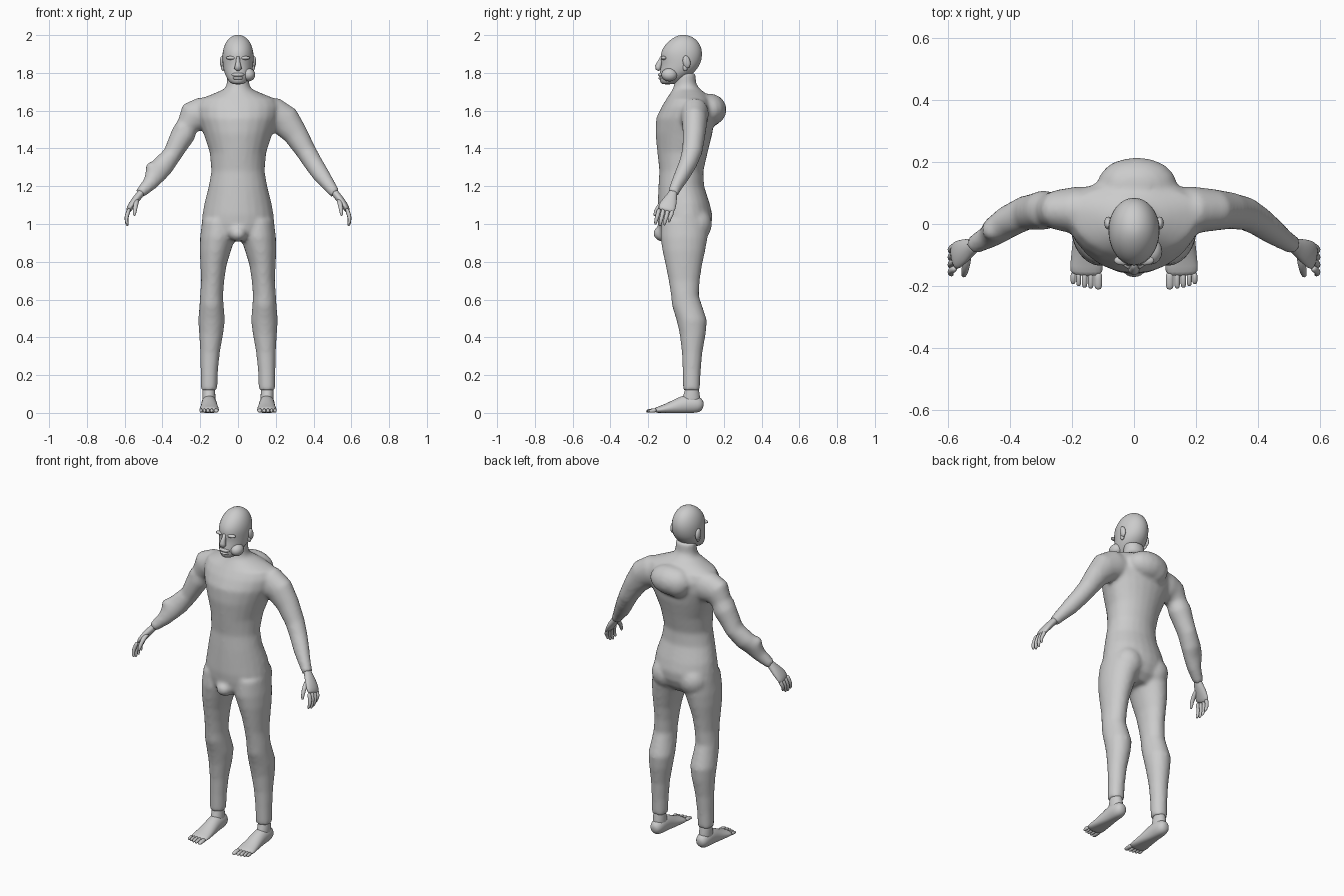
import bpy, bmesh, math
from mathutils import Vector, Matrix

skin = bpy.data.materials.new("plain grey")
skin.diffuse_color = (0.6, 0.6, 0.6, 1)


def skin_rings(bm, rings):
    """Join rings of points into a closed tube."""
    loops = [[bm.verts.new(p) for p in ring] for ring in rings]
    n = len(loops[0])
    for a, b in zip(loops, loops[1:]):
        for i in range(n):
            j = (i + 1) % n
            bm.faces.new((a[i], a[j], b[j], b[i]))
    bm.faces.new(loops[0][::-1])
    bm.faces.new(loops[-1])


def stack(bm, rows, n=24):
    """Rows: z, centre x, half width, front y, back y, y of widest point."""
    rings = []
    for z, xc, hw, yf, yb, yc in rows:
        ring = []
        for i in range(n):
            a = math.tau * i / n
            s = math.sin(a)
            ring.append((xc + hw * math.cos(a), yc + s * ((yb - yc) if s > 0 else (yc - yf)), z))
        rings.append(ring)
    skin_rings(bm, rings)


def sweep(bm, rows, ref, n=12):
    """Rows: x, y, z, radius across ref, radius along ref."""
    pts = [Vector(r[:3]) for r in rows]
    rings = []
    for i, r in enumerate(rows):
        t = (pts[min(i + 1, len(pts) - 1)] - pts[max(i - 1, 0)]).normalized()
        side = (Vector(ref) - t * t.dot(Vector(ref))).normalized()
        other = t.cross(side)
        rings.append([pts[i] + side * r[4] * math.cos(math.tau * k / n)
                      + other * r[3] * math.sin(math.tau * k / n) for k in range(n)])
    skin_rings(bm, rings)


def ball(bm, centre, radii, tilt=0):
    m = Matrix.Translation(centre) @ Matrix.Rotation(tilt, 4, 'X') @ Matrix.Diagonal((*radii, 1))
    bmesh.ops.create_uvsphere(bm, u_segments=16, v_segments=10, radius=1, matrix=m)


def finish(bm, name, subsurf=0, mirror=False):
    bmesh.ops.recalc_face_normals(bm, faces=bm.faces)
    for f in bm.faces:
        f.smooth = True
    me = bpy.data.meshes.new(name)
    bm.to_mesh(me)
    bm.free()
    me.materials.append(skin)
    ob = bpy.data.objects.new(name, me)
    bpy.context.collection.objects.link(ob)
    if subsurf:
        ob.modifiers.new("round", 'SUBSURF').levels = subsurf
        ob.modifiers["round"].render_levels = subsurf
    if mirror:
        ob.modifiers.new("mirror", 'MIRROR')
    return ob


Y, X = (0, 1, 0), (1, 0, 0)

# body: torso and neck
bm = bmesh.new()
stack(bm, [(0.91, 0, 0.10, -0.10, 0.07, -0.01), (0.95, 0, 0.18, -0.14, 0.115, 0),
           (1.00, 0, 0.193, -0.148, 0.136, 0), (1.05, 0, 0.188, -0.152, 0.14, 0),
           (1.11, 0, 0.178, -0.15, 0.125, 0), (1.20, 0, 0.155, -0.146, 0.096, -0.02),
           (1.28, 0, 0.141, -0.141, 0.092, -0.02), (1.38, 0, 0.150, -0.152, 0.115, 0),
           (1.48, 0, 0.183, -0.162, 0.14, 0.02), (1.56, 0, 0.215, -0.158, 0.15, 0.04),
           (1.62, 0, 0.225, -0.13, 0.145, 0.045), (1.66, 0, 0.205, -0.105, 0.13, 0.04),
           (1.69, 0, 0.13, -0.085, 0.105, 0.03), (1.715, 0, 0.072, -0.07, 0.075, 0.01),
           (1.74, 0, 0.06, -0.062, 0.055, 0), (1.80, 0, 0.058, -0.055, 0.05, 0)])
# hump on the upper back, steeper on one side
ball(bm, (0.01, 0.125, 1.605), (0.13, 0.09, 0.085))
ball(bm, (-0.03, 0.125, 1.60), (0.085, 0.082, 0.085))
# groin and seat
ball(bm, (0, -0.115, 0.95), (0.05, 0.06, 0.045))
for s in (-1, 1):
    ball(bm, (s * 0.09, 0.055, 1.0), (0.085, 0.083, 0.09))
    # legs down to the cuffs
    stack(bm, [(z, s * x, w, f, b, (f + b) / 2) for z, x, w, f, b in [
        (1.02, 0.105, 0.085, -0.13, 0.115), (0.93, 0.107, 0.094, -0.136, 0.115),
        (0.86, 0.12, 0.083, -0.125, 0.102), (0.78, 0.13, 0.069, -0.108, 0.085),
        (0.70, 0.134, 0.061, -0.092, 0.073), (0.62, 0.14, 0.061, -0.079, 0.068),
        (0.57, 0.14, 0.064, -0.075, 0.085), (0.49, 0.14, 0.071, -0.05, 0.111),
        (0.42, 0.142, 0.064, -0.034, 0.105), (0.32, 0.148, 0.052, -0.022, 0.087),
        (0.22, 0.152, 0.046, -0.018, 0.078), (0.12, 0.154, 0.044, -0.016, 0.074)]])
# left arm, even
sweep(bm, [(0.12, 0.04, 1.59, 0.08, 0.08), (0.19, 0.045, 1.58, 0.09, 0.076),
           (0.25, 0.045, 1.545, 0.084, 0.068), (0.305, 0.043, 1.475, 0.066, 0.06),
           (0.36, 0.033, 1.385, 0.054, 0.054), (0.40, 0.01, 1.32, 0.05, 0.048),
           (0.44, -0.02, 1.26, 0.046, 0.042), (0.485, -0.052, 1.20, 0.035, 0.033),
           (0.515, -0.07, 1.16, 0.028, 0.03)], Y, 20)
# right arm, knotted and swollen in places
sweep(bm, [(-0.12, 0.04, 1.59, 0.08, 0.08), (-0.19, 0.045, 1.58, 0.092, 0.076),
           (-0.24, 0.045, 1.565, 0.086, 0.066), (-0.268, 0.045, 1.52, 0.058, 0.056),
           (-0.29, 0.045, 1.475, 0.065, 0.064), (-0.315, 0.04, 1.43, 0.058, 0.06),
           (-0.35, 0.035, 1.365, 0.05, 0.056), (-0.40, 0.01, 1.305, 0.058, 0.052),
           (-0.435, -0.015, 1.27, 0.06, 0.045), (-0.465, -0.04, 1.215, 0.04, 0.038),
           (-0.52, -0.07, 1.16, 0.027, 0.03)], Y, 20)
ball(bm, (-0.30, 0.035, 1.505), (0.038, 0.05, 0.042))
ball(bm, (-0.455, -0.02, 1.295), (0.035, 0.035, 0.035))
body = finish(bm, "body")
r = body.modifiers.new("blend", 'REMESH')
r.mode, r.voxel_size, r.use_smooth_shade = 'VOXEL', 0.011, True
sm = body.modifiers.new("soften", 'SMOOTH')
sm.factor, sm.iterations = 0.5, 6

# head
bm = bmesh.new()
stack(bm, [(1.738, 0, 0.028, -0.128, -0.07, -0.10), (1.755, 0, 0.05, -0.14, -0.02, -0.085),
           (1.79, 0, 0.069, -0.142, 0.03, -0.05), (1.82, 0, 0.078, -0.136, 0.06, -0.03),
           (1.85, 0, 0.082, -0.13, 0.078, -0.02), (1.89, 0, 0.084, -0.137, 0.087, -0.02),
           (1.925, 0, 0.08, -0.128, 0.085, -0.02), (1.96, 0, 0.067, -0.102, 0.07, -0.02),
           (1.985, 0, 0.047, -0.07, 0.045, -0.015), (1.999, 0, 0.022, -0.04, 0.012, -0.015),
           (2.001, 0, 0.006, -0.02, -0.01, -0.015)])
finish(bm, "head", 1)

# face: nose, brow, lips and the swelling on the left cheek
bm = bmesh.new()
sweep(bm, [(0, -0.128, 1.885, 0.008, 0.009), (0, -0.136, 1.86, 0.014, 0.011),
           (0, -0.147, 1.835, 0.018, 0.017), (0, -0.147, 1.822, 0.015, 0.02),
           (0, -0.14, 1.813, 0.006, 0.009)], X, 10)
for s in (-1, 1):
    ball(bm, (s * 0.035, -0.117, 1.879), (0.03, 0.016, 0.01))
ball(bm, (0, -0.128, 1.79), (0.034, 0.02, 0.012))
ball(bm, (0, -0.13, 1.772), (0.028, 0.016, 0.009))
ball(bm, (0.056, -0.088, 1.79), (0.035, 0.042, 0.035))
finish(bm, "face_features")

# ears
bm = bmesh.new()
ball(bm, (0.083, 0.003, 1.858), (0.013, 0.02, 0.034), 0.2)
ball(bm, (0.08, -0.004, 1.828), (0.009, 0.013, 0.018))
finish(bm, "ears", mirror=True)

# hands: palm, four fingers, thumb
bm = bmesh.new()
sweep(bm, [(0.50, -0.062, 1.185, 0.02, 0.022), (0.52, -0.072, 1.155, 0.02, 0.025),
           (0.545, -0.085, 1.125, 0.021, 0.04), (0.57, -0.10, 1.09, 0.018, 0.047),
           (0.583, -0.108, 1.065, 0.013, 0.045)], Y, 14)
for y, drop in ((-0.07, 0.02), (-0.094, 0.005), (-0.118, 0), (-0.142, 0.008)):
    sweep(bm, [(0.574, y, 1.085, 0.012, 0.013), (0.589, y - 0.008, 1.045, 0.012, 0.012),
               (0.592, y - 0.016, 1.015 + drop, 0.010, 0.011),
               (0.586, y - 0.02, 0.993 + drop, 0.008, 0.008),
               (0.585, y - 0.021, 0.988 + drop, 0.003, 0.003)], Y, 8)
sweep(bm, [(0.535, -0.09, 1.135, 0.015, 0.016), (0.54, -0.13, 1.11, 0.014, 0.015),
           (0.545, -0.155, 1.08, 0.012, 0.012), (0.548, -0.166, 1.05, 0.009, 0.009),
           (0.549, -0.167, 1.042, 0.003, 0.003)], X, 8)
finish(bm, "hands", 1, True)

# feet: ankle, sole and five toes
bm = bmesh.new()
stack(bm, [(0.04, 0.153, 0.038, -0.03, 0.08, 0.03), (0.08, 0.154, 0.036, -0.022, 0.076, 0.03),
           (0.115, 0.155, 0.034, -0.006, 0.07, 0.03), (0.15, 0.155, 0.034, -0.004, 0.068, 0.03)], 16)
sweep(bm, [(0.153, 0.093, 0.038, 0.015, 0.015), (0.153, 0.08, 0.04, 0.038, 0.034),
           (0.153, 0.045, 0.046, 0.05, 0.042), (0.153, 0.0, 0.046, 0.052, 0.042),
           (0.152, -0.045, 0.034, 0.043, 0.045), (0.152, -0.09, 0.024, 0.031, 0.05),
           (0.153, -0.135, 0.016, 0.021, 0.054), (0.154, -0.17, 0.012, 0.014, 0.054)], X, 16)
for x, tip, w in ((0.115, -0.211, 0.014), (0.139, -0.208, 0.010), (0.159, -0.205, 0.010),
                  (0.178, -0.2, 0.009), (0.196, -0.194, 0.009)):
    sweep(bm, [(x, -0.155, 0.014, 0.012, w), (x, -0.175, 0.013, 0.012, w),
               (x, tip + 0.008, 0.010, 0.010, w), (x, tip, 0.008, 0.006, w * 0.6)], X, 8)
for v in bm.verts:
    v.co.z = max(v.co.z, 0)
finish(bm, "feet", 1, True)
